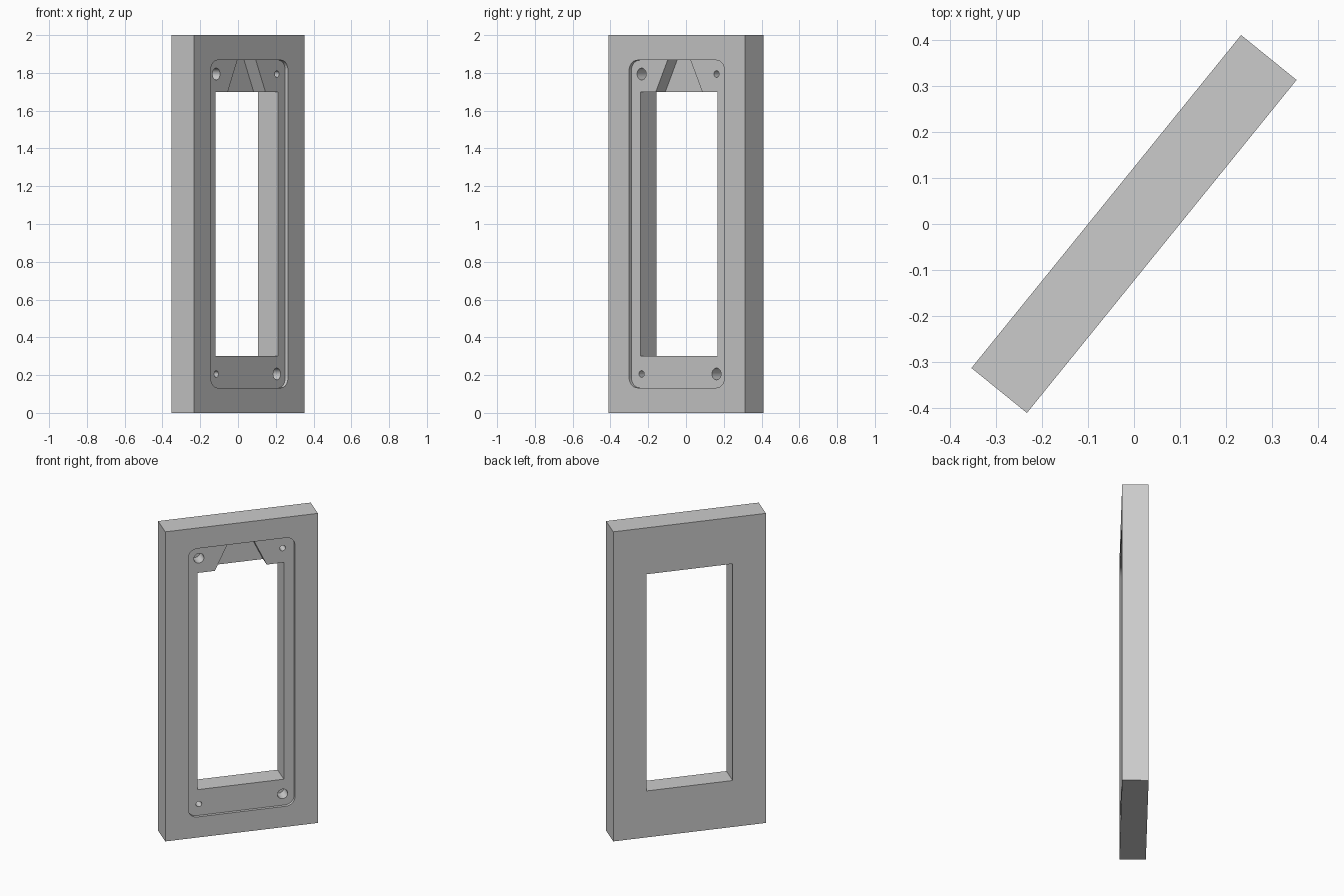
import bpy, bmesh
from math import radians, sin, cos, pi
from mathutils import Matrix

old = bpy.data.objects.get("Cube")
if old:
    bpy.data.objects.remove(old, do_unlink=True)

# Plate lies in local x-z, with its front towards -y, then is turned about z
HALF_W, HALF_T, HEIGHT = 0.465, 0.0775, 2.0
MID = HEIGHT / 2
FRONT = -HALF_T
FLOOR = FRONT + 0.019          # recess floor
DEEP = FLOOR + 0.08            # bottom of notch and sockets
OUT = FRONT - 0.05             # clear of the front face

grey = bpy.data.materials.new("plain grey")
grey.use_nodes = True
colour = (0.6, 0.6, 0.6, 1)
grey.diffuse_color = colour
grey.node_tree.nodes["Principled BSDF"].inputs["Base Color"].default_value = colour


def prism(name, outline, y0, y1):
    """Extrude an (x, z) outline from y0 to y1."""
    bm = bmesh.new()
    face = bm.faces.new([bm.verts.new((x, y0, z)) for x, z in outline])
    ext = bmesh.ops.extrude_face_region(bm, geom=[face])
    verts = [v for v in ext["geom"] if isinstance(v, bmesh.types.BMVert)]
    bmesh.ops.translate(bm, vec=(0, y1 - y0, 0), verts=verts)
    bmesh.ops.recalc_face_normals(bm, faces=bm.faces)
    mesh = bpy.data.meshes.new(name)
    bm.to_mesh(mesh)
    bm.free()
    mesh.materials.append(grey)
    obj = bpy.data.objects.new(name, mesh)
    bpy.context.collection.objects.link(obj)
    return obj


def rect(hw, hh):
    return [(-hw, MID - hh), (hw, MID - hh), (hw, MID + hh), (-hw, MID + hh)]


def arc(cx, cz, r, start, end, n):
    return [(cx + r * cos(start + (end - start) * i / n),
             cz + r * sin(start + (end - start) * i / n)) for i in range(n + 1)]


def rounded_rect(hw, hh, r, n=8):
    pts = []
    for k, (sx, sz) in enumerate([(1, 1), (-1, 1), (-1, -1), (1, -1)]):
        pts += arc(sx * (hw - r), MID + sz * (hh - r), r, k * pi / 2, (k + 1) * pi / 2, n)
    return pts


plate = prism("frame_plate", rect(HALF_W, MID), -HALF_T, HALF_T)

# Rounded recess, window opening and tapered notch above the window
RECESS_H = 0.867
cutters = [
    prism("recess_cutter", rounded_rect(0.325, RECESS_H, 0.055), OUT, FLOOR),
    prism("window_cutter", rect(0.2625, 0.7), OUT, HALF_T + 0.05),
]
top = MID + RECESS_H
cutters.append(prism("notch_cutter",
                     [(-0.182, 1.65), (0.182, 1.65), (0.078, top), (-0.078, top)],
                     FLOOR - 0.01, DEEP))

# Corner sockets: large and small ones on opposite diagonals
for sx in (-1, 1):
    for sz in (-1, 1):
        r = 0.031 if sx * sz < 0 else 0.0175
        circle = arc(sx * 0.255, MID + sz * 0.794, r, 0, 2 * pi, 32)[:-1]
        cutters.append(prism("socket_cutter", circle, OUT, DEEP))

# Cut the plate, then drop the cutters
bpy.context.view_layer.objects.active = plate
for cutter in cutters:
    cutter.hide_render = True
    mod = plate.modifiers.new("cut", "BOOLEAN")
    mod.operation = "DIFFERENCE"
    mod.solver = "EXACT"
    mod.object = cutter
    bpy.ops.object.modifier_apply(modifier=mod.name)
    bpy.data.objects.remove(cutter, do_unlink=True)

# Turn the plate and keep its edges crisp
plate.data.transform(Matrix.Rotation(radians(51), 4, "Z"))
bpy.ops.object.select_all(action="DESELECT")
plate.select_set(True)
bpy.ops.object.shade_smooth_by_angle(angle=radians(30))
